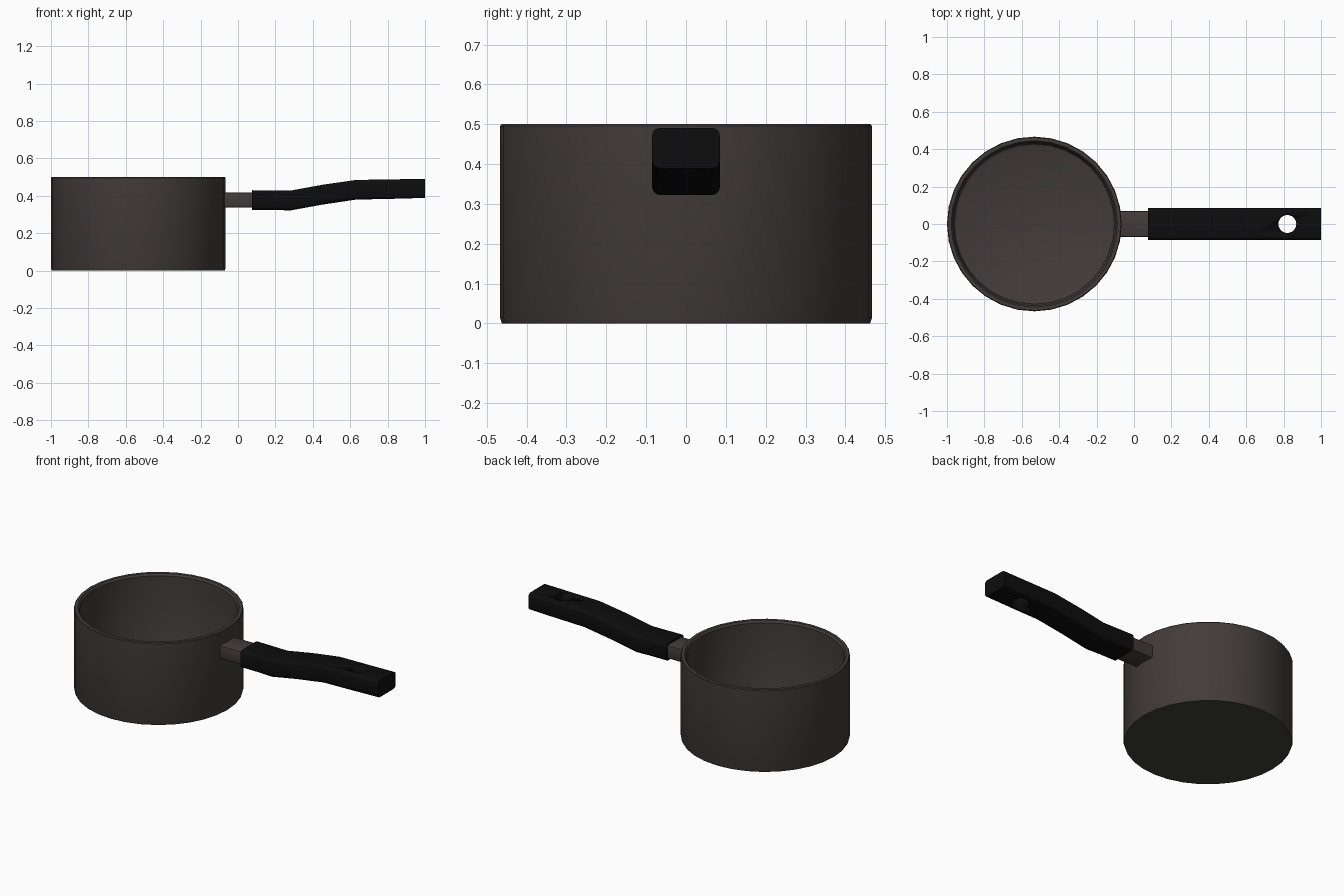
import bpy, bmesh, math

if "Cube" in bpy.data.objects:
    bpy.data.objects.remove(bpy.data.objects["Cube"])

def material(name, c):
    m = bpy.data.materials.new(name)
    m.diffuse_color = (*c, 1)
    m.use_nodes = True
    m.node_tree.nodes["Principled BSDF"].inputs["Base Color"].default_value = m.diffuse_color
    return m

METAL = material("dark brown metal", (0.055, 0.044, 0.044))
BASE = material("dark grey base", (0.05, 0.05, 0.045))
BLACK = material("black plastic", (0.004, 0.004, 0.004))

def finish(name, bm, mats, angle=35):
    bmesh.ops.recalc_face_normals(bm, faces=bm.faces)
    me = bpy.data.meshes.new(name)
    bm.to_mesh(me)
    bm.free()
    ob = bpy.data.objects.new(name, me)
    bpy.context.collection.objects.link(ob)
    for m in mats:
        me.materials.append(m)
    bpy.ops.object.select_all(action='DESELECT')
    ob.select_set(True)
    bpy.context.view_layer.objects.active = ob
    bpy.ops.object.shade_smooth_by_angle(angle=math.radians(angle))
    return ob

def rounded_section(x, w, lo, hi, r, seg=3):
    """Rounded rectangle in the yz plane"""
    pts = []
    for i, (sy, sz) in enumerate([(1, 1), (-1, 1), (-1, -1), (1, -1)]):
        cy, cz = sy * (w - r), (hi - r if sz > 0 else lo + r)
        for k in range(seg + 1):
            a = math.pi / 2 * (i + k / seg)
            pts.append((x, cy + r * math.cos(a), cz + r * math.sin(a)))
    return pts

def loft(bm, sections):
    rings = [[bm.verts.new(p) for p in s] for s in sections]
    n = len(rings[0])
    for a, b in zip(rings, rings[1:]):
        for i in range(n):
            j = (i + 1) % n
            bm.faces.new((a[i], a[j], b[j], b[i]))
    bm.faces.new(rings[0])
    bm.faces.new(rings[-1])

# pot body: lathed wall with rim, inner fillet and floor
CX, SIDES = -0.533, 32
profile = [(0.462, 0), (0.467, 0.014), (0.467, 0.495), (0.463, 0.5), (0.445, 0.5),
           (0.436, 0.488), (0.436, 0.055), (0.428, 0.037), (0.412, 0.03)]
bm = bmesh.new()
loft(bm, [[(CX + r * math.cos(2 * math.pi * i / SIDES), r * math.sin(2 * math.pi * i / SIDES), z)
           for i in range(SIDES)] for r, z in profile])
for f in bm.faces:
    if max(v.co.z for v in f.verts) < 0.001:
        f.material_index = 1
finish("pot", bm, [METAL, BASE])

# metal neck between pot and grip
bm = bmesh.new()
loft(bm, [rounded_section(x, 0.07, 0.337, 0.418, 0.008, 2) for x in (-0.09, 0.10)])
finish("handle_neck", bm, [METAL])

# bent grip
stations = [(0.075, 0.325, 0.43), (0.18, 0.325, 0.429), (0.28, 0.322, 0.428), (0.45, 0.353, 0.459),
            (0.63, 0.380, 0.485), (0.82, 0.384, 0.488), (1.0, 0.389, 0.491)]
bm = bmesh.new()
loft(bm, [rounded_section(x, 0.085, lo, hi, 0.02) for x, lo, hi in stations])
grip = finish("handle_grip", bm, [BLACK])

# hanging hole
bm = bmesh.new()
bmesh.ops.create_cone(bm, cap_ends=True, segments=24, radius1=0.048, radius2=0.048, depth=0.4)
bmesh.ops.translate(bm, verts=bm.verts, vec=(0.82, 0, 0.44))
cutter = finish("hole_cutter", bm, [BLACK])
cutter.hide_render = True
cutter.hide_set(True)
mod = grip.modifiers.new("hole", 'BOOLEAN')
mod.operation, mod.solver, mod.object = 'DIFFERENCE', 'EXACT', cutter
bpy.context.view_layer.objects.active = grip
bpy.ops.object.modifier_move_to_index(modifier="hole", index=0)
